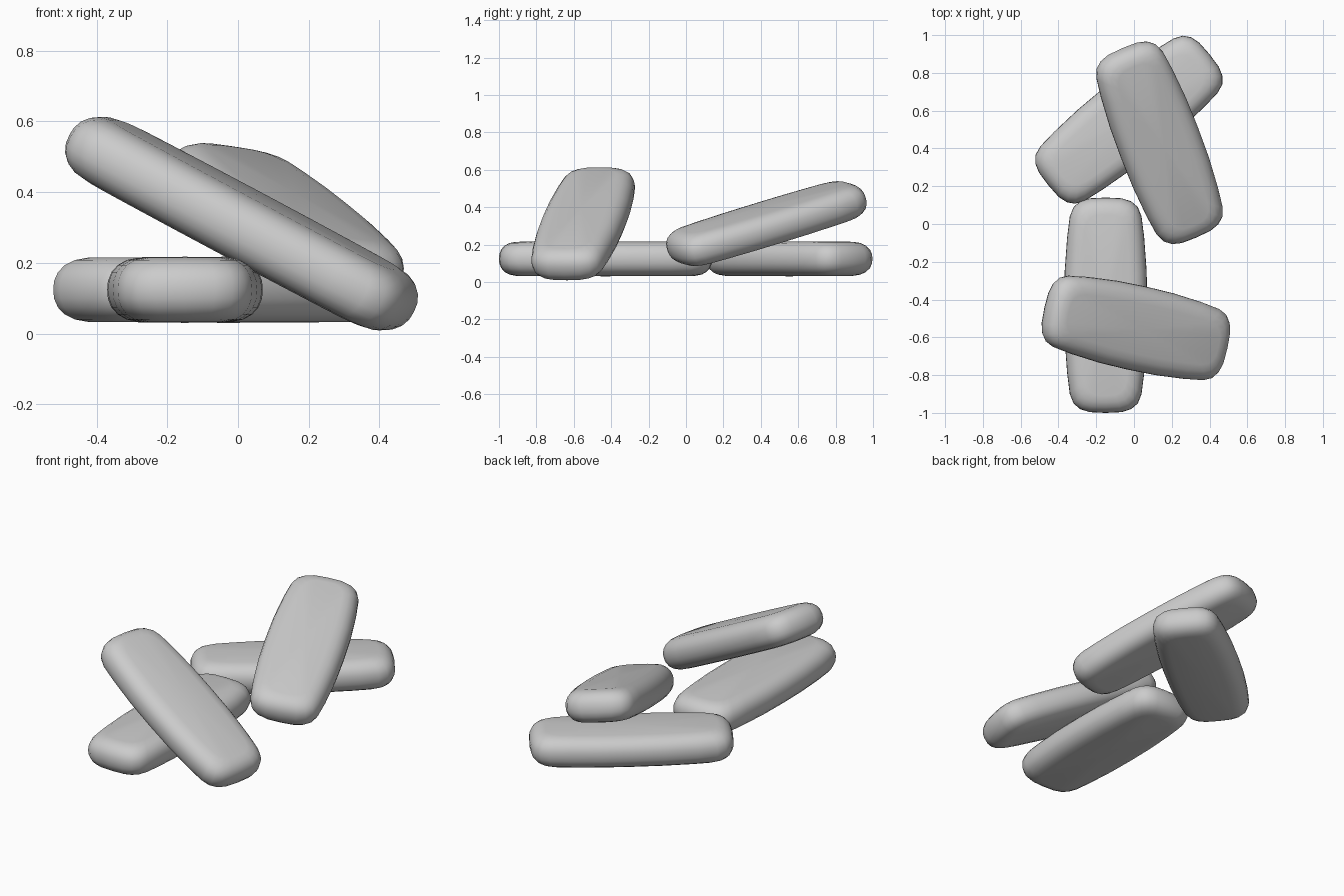
import bpy, bmesh
from math import radians

if "Cube" in bpy.data.objects:
    bpy.data.objects.remove(bpy.data.objects["Cube"])

# Quarter outline of a slab (long half-axis on x, slightly barrelled sides)
QUARTER = [(0.57, 0.0), (0.566, 0.085), (0.55, 0.135), (0.52, 0.17), (0.47, 0.19),
           (0.36, 0.204), (0.18, 0.217), (0.0, 0.22)]
# Rounded edge: (height, inset) going up from the middle
EDGE = [(0.025, 0.002), (0.05, 0.012), (0.07, 0.03), (0.084, 0.055), (0.091, 0.09)]


def full_outline():
    q = QUARTER
    pts = q + [(-x, y) for x, y in reversed(q[:-1])]
    return pts + [(x, -y) for x, y in reversed(pts[1:-1])]


def slab(name, loc, rot, length, width):
    bm = bmesh.new()
    layers = [(-z, d) for z, d in reversed(EDGE)] + [(0, 0)] + EDGE
    sx, sy = length / 1.14, width / 0.44
    rings = []
    for z, d in layers:
        kx, ky = sx * (0.57 - d) / 0.57, sy * (0.22 - d) / 0.22
        rings.append([bm.verts.new((x * kx, y * ky, z)) for x, y in full_outline()])
    n = len(rings[0])
    for a, b in zip(rings, rings[1:]):
        for i in range(n):
            j = (i + 1) % n
            bm.faces.new((a[i], a[j], b[j], b[i]))
    # gently crowned top and bottom
    for ring, z in ((rings[0], -0.0935), (rings[-1], 0.0935)):
        c = bm.verts.new((0, 0, z))
        for i in range(n):
            bm.faces.new((ring[i], ring[(i + 1) % n], c))
    bmesh.ops.recalc_face_normals(bm, faces=bm.faces)
    for f in bm.faces:
        f.smooth = True
    me = bpy.data.meshes.new(name)
    bm.to_mesh(me)
    bm.free()
    ob = bpy.data.objects.new(name, me)
    ob.location = loc
    ob.rotation_euler = [radians(r) for r in rot]
    bpy.context.collection.objects.link(ob)


# Two slabs lying flat
slab("flat_slab_front", (-0.15, -0.43, 0.124), (0, 0, 90), 1.14, 0.44)
slab("flat_slab_back", (-0.027, 0.552, 0.124), (0, 0, 39), 1.10, 0.43)
# Two slabs leaning on them
slab("leaning_slab_front", (0.01, -0.55, 0.311), (0, 27.5, -12.5), 1.09, 0.45)
slab("leaning_slab_back", (0.135, 0.43, 0.312), (8, -16, 111), 1.11, 0.44)
